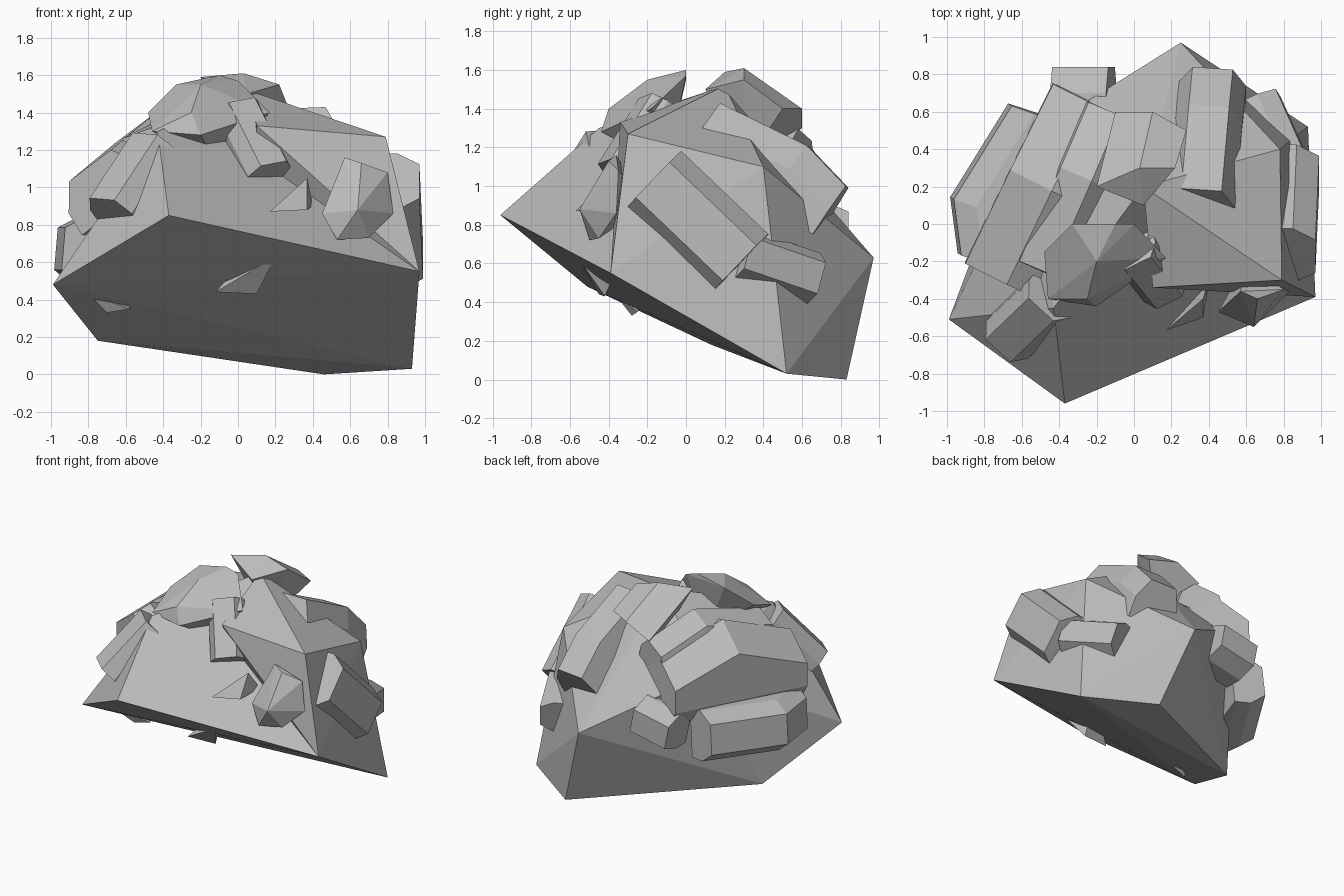
import bpy
import bmesh
import math
from mathutils import Vector

# Remove the default cube only
default_cube = bpy.data.objects.get("Cube")
if default_cube:
    bpy.data.objects.remove(default_cube, do_unlink=True)

# Single stone colour
STONE = (0.5, 0.5, 0.5, 1)
stone = bpy.data.materials.new("stone grey")
stone.use_nodes = True
stone.diffuse_color = STONE
shader = next(node for node in stone.node_tree.nodes if node.type == 'BSDF_PRINCIPLED')
shader.inputs["Base Color"].default_value = STONE


def chunk(name, *corners):
    """Make a flat-faced convex piece of rock from its corner points."""
    bm = bmesh.new()
    for corner in corners:
        bm.verts.new(corner)
    hull = bmesh.ops.convex_hull(bm, input=bm.verts)
    buried = {item for item in hull["geom_interior"] + hull["geom_unused"]
              if isinstance(item, bmesh.types.BMVert)}
    bmesh.ops.delete(bm, geom=list(buried), context='VERTS')
    # Merge nearly coplanar triangles into clean facets
    bmesh.ops.dissolve_limit(bm, angle_limit=math.radians(3),
                             verts=bm.verts, edges=bm.edges)
    bmesh.ops.recalc_face_normals(bm, faces=bm.faces)
    mesh = bpy.data.meshes.new(name)
    bm.to_mesh(mesh)
    bm.free()
    mesh.materials.append(stone)
    rock = bpy.data.objects.new(name, mesh)
    bpy.context.collection.objects.link(rock)


def slab(name, path, outward, width, height):
    """Make a bevelled stone bar along a path, its narrow face turned outward."""
    points = [Vector(point) for point in path]
    along = (points[-1] - points[0]).normalized()
    side = along.cross(Vector(outward)).normalized()
    rise = side.cross(along) * height
    corners = []
    for centre in points:
        for reach in (side * width, side * -width):
            corners += [centre + reach - rise,
                        centre + reach,
                        centre + reach * 0.6 + rise]
    chunk(name, *corners)


# Corners shared by the main wedge and the shoulder that stands on it
right_corner = (.97, -.39, .55)
rear_shoulder = (.78, .4, 1.1)
peak = (.05, .2, 1.52)

# Main wedge: overhang rim, tilted underside, then the upper corners
chunk("main_boulder",
      right_corner, rear_shoulder, peak,
      (-.37, -.96, .85), (-.99, -.51, .48),
      (.93, .52, .03), (.46, .83, 0), (-.75, .13, .18), (.25, .97, .63),
      (-.43, -.45, 1.3), (-.5, .5, 1.1))
chunk("right_shoulder",
      right_corner, rear_shoulder, peak,
      (.79, -.3, 1.27), (.1, -.34, 1.33), (.1, -.1, .9))

# Crown pieces
chunk("front_crown",
      (-.1, 0, 1.6), (0, 0, 1.57), (-.33, 0, 1.55), (-.48, -.15, 1.4),
      (-.46, -.4, 1.3), (-.2, -.2, 1.55), (-.25, -.4, 1.4),
      (.17, -.18, 1.4), (-.2, -.44, 1.28), (-.1, -.1, 1.1))
chunk("top_crown",
      (.03, .3, 1.61), (.22, .3, 1.55), (.28, .5, 1.4), (.1, .6, 1.4),
      (-.1, .6, 1.3), (-.2, .2, 1.59), (.05, .1, 1.5), (.05, .3, 1.1))
slab("crown_spur", [(0, -.15, 1.42), (.17, -.36, 1.08)],
     outward=(.3, -.8, .5), width=.13, height=.08)

# Front left sloping lump and front right knob
slab("front_shoulder", [(-.45, -.4, 1.22), (-.68, -.62, .87)],
     outward=(-.4, -.5, .7), width=.15, height=.1)
chunk("front_knob",
      (.57, -.36, 1.16), (.66, -.4, 1.13), (.8, -.35, 1.08),
      (.83, -.36, .86), (.7, -.45, .73), (.53, -.5, .72),
      (.45, -.47, .86), (.64, -.55, .88), (.6, -.2, .9))

# Side arm with its lower tail
slab("side_arm", [(.85, -.17, 1.03), (.87, .28, .6)],
     outward=(1, 0, 0), width=.21, height=.12)
slab("side_arm_tail", [(.85, .28, .65), (.68, .66, .52)],
     outward=(.8, .5, 0), width=.14, height=.1)

# Ridge running over the rear flank
slab("rear_ridge", [(.36, .1, 1.3), (.4, .55, 1.08), (.42, .75, .87)],
     outward=(0, .5, .9), width=.18, height=.15)

# Long slabs wrapping the rear left
slab("upper_slab", [(-.72, -.3, 1), (-.48, .2, 1.2), (-.25, .66, 1.02)],
     outward=(-.5, .2, .8), width=.25, height=.14)
slab("inner_slab", [(-.5, -.25, 1.2), (-.28, .25, 1.32), (-.13, .6, 1.17)],
     outward=(-.3, .1, .9), width=.16, height=.1)
slab("lower_slab", [(-.82, -.2, .66), (-.86, .1, .66), (-.55, .6, .68)],
     outward=(-.9, .4, .1), width=.19, height=.12)
slab("rear_foot", [(-.42, .7, .72), (-.12, .7, .78)],
     outward=(0, 1, 0), width=.15, height=.14)

# Small chips on the front face and under the overhang
chunk("front_sliver",
      (.17, -.57, .87), (.37, -.4, 1.05), (.37, -.5, .88), (.4, -.3, .9))
chunk("underside_chip",
      (-.12, -.45, .44), (.1, -.42, .43), (.2, -.56, .63), (.1, -.3, .7))
chunk("underside_flake",
      (-.8, -.36, .43), (-.7, -.28, .33), (-.58, -.25, .35), (-.6, -.2, .6))
